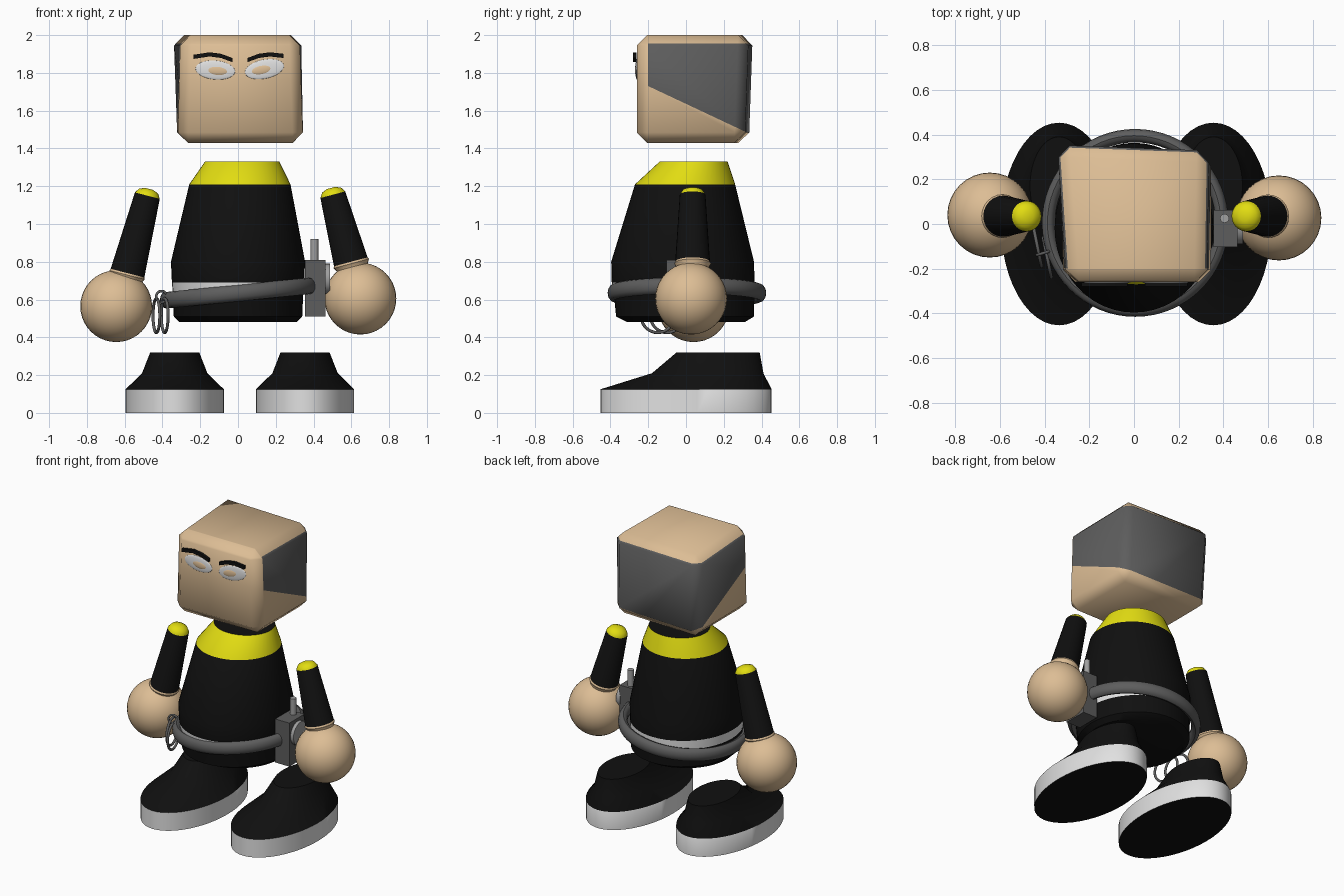
import bpy, bmesh, math
from mathutils import Vector, Matrix

cube = bpy.data.objects.get("Cube")
if cube:
    bpy.data.objects.remove(cube, do_unlink=True)


def material(name, r, g, b):
    m = bpy.data.materials.new(name)
    m.use_nodes = True
    m.diffuse_color = (r, g, b, 1)
    node = next(n for n in m.node_tree.nodes if n.type == 'BSDF_PRINCIPLED')
    node.inputs["Base Color"].default_value = (r, g, b, 1)
    return m


SKIN = material("skin", .72, .51, .3)
BLACK = material("black cloth", .005, .005, .005)
YELLOW = material("yellow", .76, .72, .006)
WHITE = material("white", .75, .75, .75)
GREY = material("dark grey", .11, .11, .11)
STEEL = material("steel", .35, .35, .35)


def finish(name, bm, mats, angle=40):
    bmesh.ops.recalc_face_normals(bm, faces=bm.faces[:])
    me = bpy.data.meshes.new(name)
    bm.to_mesh(me)
    bm.free()
    for m in mats:
        me.materials.append(m)
    ob = bpy.data.objects.new(name, me)
    bpy.context.collection.objects.link(ob)
    bpy.ops.object.select_all(action='DESELECT')
    ob.select_set(True)
    bpy.context.view_layer.objects.active = ob
    bpy.ops.object.shade_smooth_by_angle(angle=math.radians(angle))
    return ob


def loft(name, rings, bands, caps, mats, n=40):
    """Elliptical rings (z, cx, cy, rx, ry), one material index per band, two for caps."""
    bm = bmesh.new()
    loops = []
    for z, cx, cy, rx, ry in rings:
        loops.append([bm.verts.new((cx + rx * math.cos(2 * math.pi * i / n),
                                    cy + ry * math.sin(2 * math.pi * i / n), z)) for i in range(n)])
    for a, b, k in zip(loops, loops[1:], bands):
        for i in range(n):
            j = (i + 1) % n
            bm.faces.new((a[i], a[j], b[j], b[i])).material_index = k
    bm.faces.new(loops[0][::-1]).material_index = caps[0]
    bm.faces.new(loops[-1]).material_index = caps[1]
    return finish(name, bm, mats)


def ball(name, loc, size, mat, tilt=0):
    bm = bmesh.new()
    bmesh.ops.create_uvsphere(bm, u_segments=32, v_segments=20, radius=1)
    ob = finish(name, bm, [mat])
    ob.location, ob.scale, ob.rotation_euler = loc, size, (0, tilt, 0)


def ring(name, loc, major, minor, mat, rot=(0, 0, 0), tall=1.0, n=48):
    bm = bmesh.new()
    circle = bmesh.ops.create_circle(bm, segments=12, radius=minor)["verts"]
    bmesh.ops.transform(bm, verts=circle, matrix=Matrix.Translation((major, 0, 0))
                        @ Matrix.Scale(tall, 4, (0, 0, 1)) @ Matrix.Rotation(math.pi / 2, 4, 'X'))
    bmesh.ops.spin(bm, geom=bm.verts[:] + bm.edges[:], cent=(0, 0, 0), axis=(0, 0, 1),
                   angle=2 * math.pi, steps=n, use_merge=True)
    bmesh.ops.remove_doubles(bm, verts=bm.verts[:], dist=1e-5)
    ob = finish(name, bm, [mat])
    ob.location, ob.rotation_euler = loc, rot


# Head: bevelled box, with hair marked out by three cuts
bm = bmesh.new()
bmesh.ops.create_cube(bm, size=2)
for v in bm.verts:
    top, back, left = v.co.z > 0, v.co.y > 0, v.co.x > 0
    x = (.335 if back else .325) if left else (-.345 if back else -.3)
    if not top:
        x = .345 if left else -.32
    y = (.355 if top else .335) if back else -.26
    if back and left:
        y -= .025
    v.co = (x, y, 2.0 if top else 1.43)
bmesh.ops.bevel(bm, geom=bm.edges[:], offset=.055, segments=1, affect='EDGES')
SLOPE = .47
for co, no in (((0, -.2, 0), (0, 1, 0)), ((0, 0, 1.955), (0, 0, 1)),
               ((0, -.2, 1.73), (0, SLOPE, 1))):
    bmesh.ops.bisect_plane(bm, geom=bm.verts[:] + bm.edges[:] + bm.faces[:],
                           plane_co=co, plane_no=no)
for f in bm.faces:
    c = f.calc_center_median()
    f.material_index = int(c.y > -.2 and c.z < 1.955 and c.z > 1.73 - SLOPE * (c.y + .2))
finish("head", bm, [SKIN, GREY], 50)

# Eyes and brows
for side, x, z, tilt, px in (("right", -.12, 1.815, .09, -.11), ("left", .14, 1.82, -.2, .125)):
    ball(side + "_eye", (x, -.26, z), (.105, .008, .05), WHITE, tilt)
    ball(side + "_iris", (px, -.264, z - .004), (.055, .007, .024), SKIN, tilt)


def brow(name, points):
    bm = bmesh.new()
    low = [bm.verts.new((x, -.262, z - .011)) for x, z in points]
    high = [bm.verts.new((x, -.262, z + .011)) for x, z in points]
    for i in range(len(points) - 1):
        bm.faces.new((low[i], low[i + 1], high[i + 1], high[i]))
    ext = bmesh.ops.extrude_face_region(bm, geom=bm.faces[:])["geom"]
    for v in ext:
        if isinstance(v, bmesh.types.BMVert):
            v.co.y -= .018
    finish(name, bm, [BLACK], 20)


brow("right_brow", [(-.235, 1.885), (-.15, 1.898), (-.09, 1.89), (-.03, 1.868)])
brow("left_brow", [(.05, 1.868), (.11, 1.89), (.17, 1.898), (.24, 1.89)])

# Torso with collar and waistband
loft("torso", [(.48, 0, 0, .31, .31), (.51, 0, -.005, .34, .365), (.63, 0, -.01, .345, .372),
               (.69, 0, -.015, .35, .378), (.8, 0, -.018, .355, .378), (1.21, .01, -.005, .268, .265),
               (1.33, .022, .04, .197, .18)],
     [0, 0, 1, 0, 0, 2], (0, 0), [BLACK, WHITE, YELLOW], 48)

# Arms with wrist and shoulder cap, plus hands
for side, top, low, hand in (("right", (-.48, .035, 1.15), (-.585, .035, .74), (-.645, .04, .565)),
                             ("left", (.502, .035, 1.155), (.597, .035, .80), (.648, .027, .605))):
    axis = Vector(top) - Vector(low)
    length = axis.length
    shape = [(-.1, .08), (-.03, .085), (-.01, .097), (0, .092), (length, .068),
             (length + .025, .052), (length + .037, .022)]
    arm = loft(side + "_arm", [(z, 0, 0, r, r) for z, r in shape],
               [0, 0, 0, 1, 2, 2], (0, 2), [SKIN, BLACK, YELLOW], 24)
    arm.location = low
    arm.rotation_euler = axis.to_track_quat('Z', 'Y').to_euler()
    ball(side + "_hand", hand, (.19, .19, .19), SKIN)

# Shoes
for side, x in (("right", -.335), ("left", .355)):
    shoe = loft(side + "_shoe", [(0, 0, 0, .26, .453), (.125, 0, 0, .26, .453),
                                 (.21, 0, .115, .173, .295), (.32, 0, .17, .13, .22)],
                [0, 1, 1], (1, 1), [WHITE, BLACK], 48)
    shoe.location.x = x

# Belt
ring("belt", (.005, .005, .635), .39, .03, GREY, (0, -.1, 0), 1.45, 64)

# Radio on the belt: body, aerial and side dial
bm = bmesh.new()
bmesh.ops.create_cube(bm, size=1)
bmesh.ops.scale(bm, vec=(.108, .165, .3), verts=bm.verts[:])
radio = finish("radio", bm, [GREY])
radio.location = (.41, -.02, .66)
aerial = loft("radio_aerial", [(0, 0, 0, .02, .02), (.12, 0, 0, .02, .02)], [0], (0, 0), [STEEL], 16)
aerial.location = (.405, .025, .8)
dial = loft("radio_dial", [(0, 0, 0, .08, .08), (.03, 0, 0, .08, .08)], [0], (0, 0), [STEEL], 24)
dial.location, dial.rotation_euler = (.457, -.01, .71), (0, math.pi / 2, 0)

# Cuffs hanging from the belt
ring("outer_cuff", (-.432, -.1, .515), .09, .008, GREY, (0, math.pi / 2, .2))
ring("inner_cuff", (-.388, -.15, .515), .09, .008, GREY, (0, math.pi / 2, .2))
ring("cuff_link", (-.405, -.13, .615), .03, .007, GREY, (math.pi / 2, 0, .3), 1, 20)
